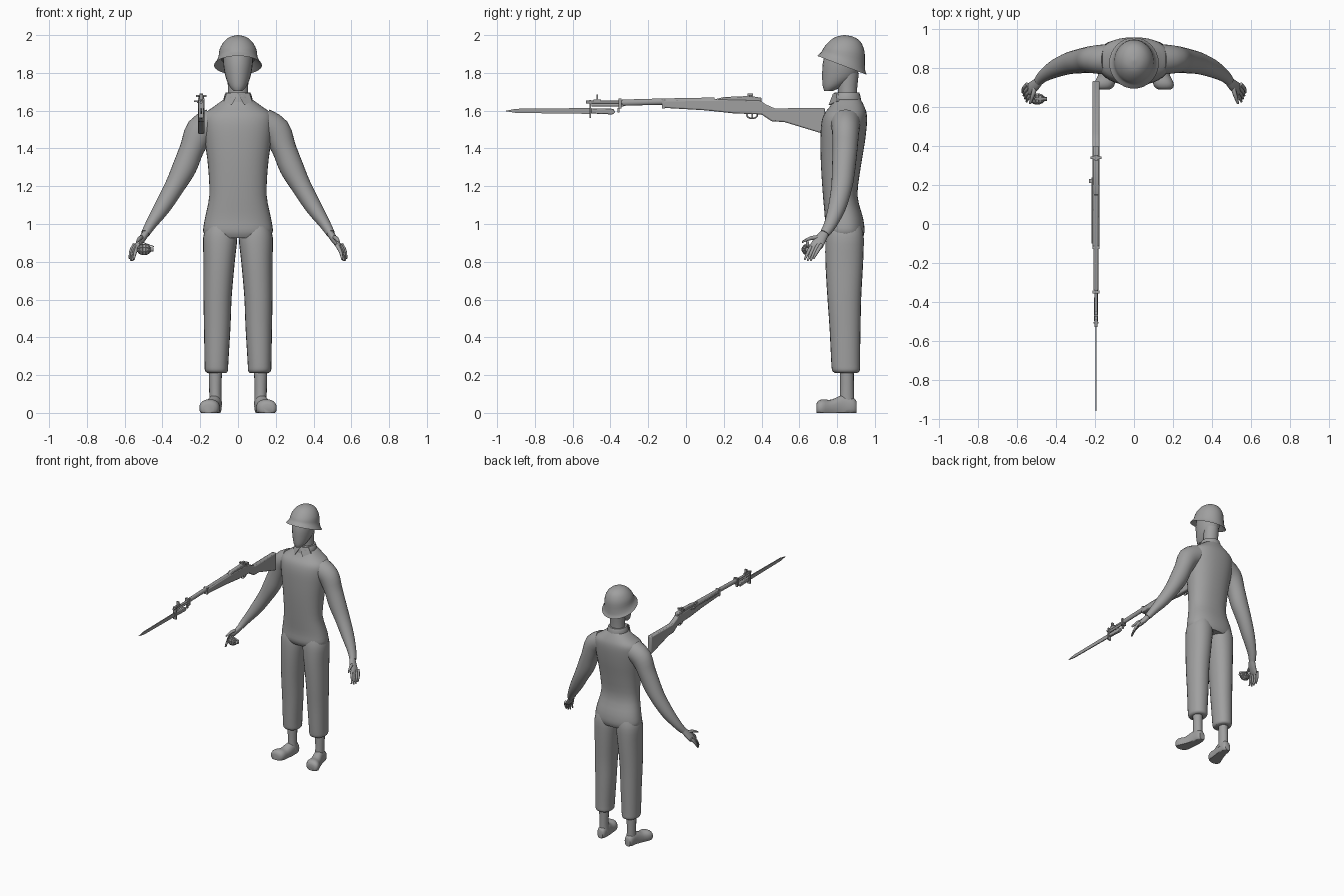
import bpy, bmesh, math
from mathutils import Vector

cube = bpy.data.objects.get("Cube")
if cube:
    bpy.data.objects.remove(cube, do_unlink=True)

grey = bpy.data.materials.new("plain_grey")
grey.use_nodes = True
tone = (0.35, 0.35, 0.35, 1)
grey.diffuse_color = tone
grey.node_tree.nodes["Principled BSDF"].inputs["Base Color"].default_value = tone

X, Y, Z = Vector((1, 0, 0)), Vector((0, 1, 0)), Vector((0, 0, 1))


def finish(name, bm, angle=40, bevel=0):
    bmesh.ops.recalc_face_normals(bm, faces=bm.faces)
    mesh = bpy.data.meshes.new(name)
    bm.to_mesh(mesh)
    bm.free()
    ob = bpy.data.objects.new(name, mesh)
    bpy.context.collection.objects.link(ob)
    mesh.materials.append(grey)
    if bevel:
        mod = ob.modifiers.new("soft_edges", 'BEVEL')
        mod.width, mod.segments = bevel, 2
    bpy.ops.object.select_all(action='DESELECT')
    ob.select_set(True)
    bpy.context.view_layer.objects.active = ob
    bpy.ops.object.shade_smooth_by_angle(angle=math.radians(angle))
    return ob


def spline(rows, steps):
    """Smoothly fill in extra sections between the given ones."""
    out = []
    for i in range(len(rows) - 1):
        a, b, c, d = (rows[min(max(i + k, 0), len(rows) - 1)] for k in (-1, 0, 1, 2))
        for s in range(steps):
            t = s / steps
            out.append([0.5 * (2 * q + (r - p) * t + (2 * p - 5 * q + 4 * r - w) * t * t
                               + (3 * q - p - 3 * r + w) * t ** 3)
                        for p, q, r, w in zip(a, b, c, d)])
    return out + [list(rows[-1])]


def loft(name, rows, axes=None, side=1, seg=24, steps=3, power=2, floor=False, angle=40):
    """Skin rows of (x, y, z, radius_u, radius_v, shear); no axes means follow the path."""
    rows = spline([tuple(r) + (0,) * (6 - len(r)) for r in rows], steps)
    bm = bmesh.new()
    rings = []
    for i, row in enumerate(rows):
        c = Vector(row[:3])
        if axes:
            u, v = axes
        else:
            t = Vector(rows[min(i + 1, len(rows) - 1)][:3]) - Vector(rows[max(i - 1, 0)][:3])
            u = t.cross(Y).normalized()
            v = t.cross(u).normalized()
        ring = []
        for k in range(seg):
            a = 2 * math.pi * k / seg
            co, si = math.cos(a), math.sin(a)
            p = c + u * math.copysign(abs(co) ** (2 / power), co) * row[3]
            p += v * math.copysign(abs(si) ** (2 / power), si) * row[4]
            p.z += row[5] * (p.y - c.y)
            if floor:
                p.z = max(p.z, 0)
            ring.append(bm.verts.new((p.x * side, p.y, p.z)))
        rings.append(ring)
    for a, b in zip(rings, rings[1:]):
        for k in range(seg):
            bm.faces.new((a[k], a[k - 1], b[k - 1], b[k]))
    bm.faces.new(rings[0])
    bm.faces.new(rings[-1])
    return finish(name, bm, angle)


def upright(name, rows, **kw):
    """Loft horizontal sections given as (z, half_width, front_y, back_y)."""
    return loft(name, [(0, (f + b) / 2, z, w, (b - f) / 2) for z, w, f, b in rows], (X, Y), **kw)


def plate(name, points, depth, bevel=0):
    """Thicken a flat outline along the given vector."""
    bm = bmesh.new()
    face = bm.faces.new([bm.verts.new(p) for p in points])
    new = bmesh.ops.extrude_face_region(bm, geom=[face])["geom"]
    bmesh.ops.translate(bm, vec=depth, verts=[g for g in new if isinstance(g, bmesh.types.BMVert)])
    return finish(name, bm, 35, bevel)


GUN_X = -0.195


def cut(name, outline, width, bevel=0, x=GUN_X):
    return plate(name, [(x - width / 2, y, z) for y, z in outline], X * width, bevel)


def block(name, y0, y1, z0, z1, width, x=GUN_X):
    return cut(name, [(y0, z0), (y1, z0), (y1, z1), (y0, z1)], width, 0, x)


def rod(name, y0, y1, z, r, x=GUN_X):
    return loft(name, [(x, y0, z, r, r), (x, y1, z, r, r)], (X, Z), seg=12, steps=1)


# Body
upright("torso", [(.925, .16, .75, .935), (.96, .184, .735, .945), (1.03, .175, .735, .938),
                  (1.15, .152, .725, .908), (1.3, .158, .715, .925), (1.42, .173, .712, .945),
                  (1.52, .185, .715, .957), (1.58, .18, .73, .957), (1.62, .13, .76, .945),
                  (1.66, .075, .783, .925)], seg=36, power=2.3)
upright("neck", [(1.62, .06, .80, .91), (1.7, .054, .805, .905), (1.8, .056, .80, .915)])
upright("head", [(1.705, .024, .732, .78), (1.73, .045, .724, .83), (1.78, .066, .721, .90),
                 (1.85, .078, .724, .925), (1.92, .078, .74, .93)])

# Helmet with a sloping flared rim
loft("helmet", [(0, .83, 1.875, .09, .1, -.35), (0, .828, 1.855, .11, .116, -.38),
                (0, .826, 1.84, .127, .131, -.38), (0, .828, 1.857, .115, .121, -.37),
                (0, .833, 1.882, .104, .114, -.28), (0, .838, 1.925, .097, .107, -.1),
                (0, .84, 1.965, .075, .084), (0, .84, 1.99, .043, .048),
                (0, .84, 2.0, .004, .004)], (X, Y), seg=32)

# Collar
upright("collar_band", [(1.645, .078, .772, .928), (1.675, .074, .778, .924), (1.695, .066, .785, .918)])
for s, label in ((1, "left"), (-1, "right")):
    plate(label + "_collar_point",
          [(0, .778, 1.69), (s * .06, .795, 1.695), (s * .075, .80, 1.65), (s * .033, .755, 1.63)],
          Vector((0, .01, 0)))

    # Arm and open hand
    loft(label + "_arm", [(.13, .845, 1.535, .08, .08), (.2, .845, 1.49, .08, .072),
                          (.243, .842, 1.40, .065, .066), (.283, .835, 1.3, .064, .062),
                          (.335, .825, 1.2, .053, .056), (.40, .80, 1.09, .044, .047),
                          (.46, .765, 1.0, .03, .034), (.49, .735, .95, .023, .026)], side=s)
    loft(label + "_palm", [(.482, .74, .96, .018, .022), (.505, .715, .925, .019, .03),
                           (.53, .695, .89, .015, .034), (.54, .688, .873, .008, .028)],
         side=s, seg=16)
    for i, name in enumerate(("little", "ring", "middle", "index")):
        k = i / 3
        start = Vector((.548, .718, .892)).lerp(Vector((.522, .668, .89)), k)
        end = Vector((.574, .675, .825)).lerp(Vector((.552, .628, .82)), k)
        end.z -= .018 * math.sin(math.pi * (k * .7 + .15))
        mid = start.lerp(end, .5) + Vector((.006, 0, .002))
        loft(f"{label}_{name}_finger", [(*start, .01, .01), (*mid, .009, .009),
                                        (*end, .005, .005)], side=s, seg=10)
    loft(label + "_thumb", [(.508, .70, .928, .012, .012), (.52, .66, .925, .011, .011),
                            (.535, .615, .905, .006, .006)], (X, Z), side=s, seg=10)

    # Trouser leg with a gathered cuff, ankle and shoe
    loft(label + "_trouser_leg", [(.112, .848, .212, .05, .06), (.114, .847, .225, .061, .073),
                                  (.114, .845, .27, .063, .076), (.11, .842, .45, .07, .082),
                                  (.108, .838, .62, .075, .09), (.1, .838, .8, .083, .1),
                                  (.094, .84, .93, .09, .101), (.092, .84, .99, .075, .09)],
         (X, Y), side=s, power=2.2)
    loft(label + "_ankle", [(.118, .85, .04, .034, .042), (.12, .852, .1, .032, .037),
                            (.12, .852, .25, .036, .036)], (X, Y), side=s, seg=16)
    loft(label + "_shoe", [(.12, .902, .03, .022, .032), (.12, .885, .035, .033, .045),
                           (.124, .83, .035, .037, .06), (.138, .77, .025, .044, .045),
                           (.15, .725, .026, .053, .046), (.155, .70, .025, .046, .038),
                           (.157, .69, .022, .028, .024)],
         (X, Z), side=s, power=2.3, floor=True)

# Ribbed grenade in the right hand
bm = bmesh.new()
bmesh.ops.create_uvsphere(bm, u_segments=10, v_segments=7, radius=1)
bmesh.ops.inset_individual(bm, faces=bm.faces[:], thickness=.05, depth=.08)
for v in bm.verts:
    x, y, z = v.co
    v.co = (-.497 + z * .036, .642 + x * .029, .865 + y * .029)
finish("grenade_body", bm, 20)
loft("grenade_fuse", [(-.462, .642, .865, .012, .012), (-.448, .642, .865, .01, .01)],
     (Y, Z), seg=10, steps=1)
plate("grenade_lever", [(-.446, .636, .878), (-.446, .65, .878), (-.51, .65, .902),
                        (-.51, .636, .902)], Vector((0, 0, .005)))

# Rifle stock and receiver
cut("rifle_stock", [(.735, 1.615), (.47, 1.612), (.425, 1.632), (.39, 1.655), (.2, 1.66),
                    (-.12, 1.655), (-.12, 1.615), (.1, 1.602), (.25, 1.586), (.4, 1.58),
                    (.455, 1.543), (.52, 1.54), (.735, 1.475)], .036, .007)
cut("receiver", [(.4, 1.645), (.4, 1.668), (.34, 1.678), (.2, 1.672), (.15, 1.66),
                 (.15, 1.64)], .03, .004)
loft("handguard", [(GUN_X, .15, 1.652, .016, .018), (GUN_X, -.12, 1.648, .014, .017),
                   (GUN_X, -.34, 1.642, .013, .017)], (X, Z), seg=14)
rod("barrel", -.53, -.3, 1.645, .008)
rod("gas_cylinder", -.5, -.33, 1.63, .009)
rod("operating_rod", -.1, .24, 1.645, .005, GUN_X - .018)
block("bolt_handle", .21, .23, 1.645, 1.655, .022, GUN_X - .026)
block("rear_sight", .325, .355, 1.665, 1.69, .018)
block("sight_knobs", .333, .347, 1.672, 1.684, .055)
for y in (-.12, -.35):
    block("barrel_band", y - .008, y + .008, 1.612, 1.664, .034)
block("front_sight_base", -.49, -.45, 1.645, 1.66, .016)
block("front_sight_post", -.475, -.465, 1.655, 1.685, .02)
block("stacking_swivel", -.362, -.352, 1.59, 1.615, .014)

# Trigger guard as a round wire loop, and trigger
curve = bpy.data.curves.new("trigger_guard", 'CURVE')
curve.dimensions = '3D'
curve.bevel_depth, curve.bevel_resolution = .004, 2
loop = curve.splines.new('POLY')
loop.points.add(15)
for i, p in enumerate(loop.points):
    a = 2 * math.pi * i / 16
    p.co = (GUN_X, .35 + .028 * math.cos(a), 1.577 + .018 * math.sin(a), 1)
loop.use_cyclic_u = True
curve.materials.append(grey)
bpy.context.collection.objects.link(bpy.data.objects.new("trigger_guard", curve))
block("trigger", .348, .355, 1.565, 1.59, .006)

# Bayonet
cut("bayonet_blade", [(-.5, 1.614), (-.9, 1.61), (-.96, 1.598), (-.9, 1.588), (-.5, 1.583)], .007)
cut("bayonet_grip", [(-.5, 1.612), (-.385, 1.61), (-.375, 1.59), (-.39, 1.58), (-.5, 1.585)], .02, .004)
block("bayonet_guard", -.512, -.502, 1.56, 1.657, .026)
